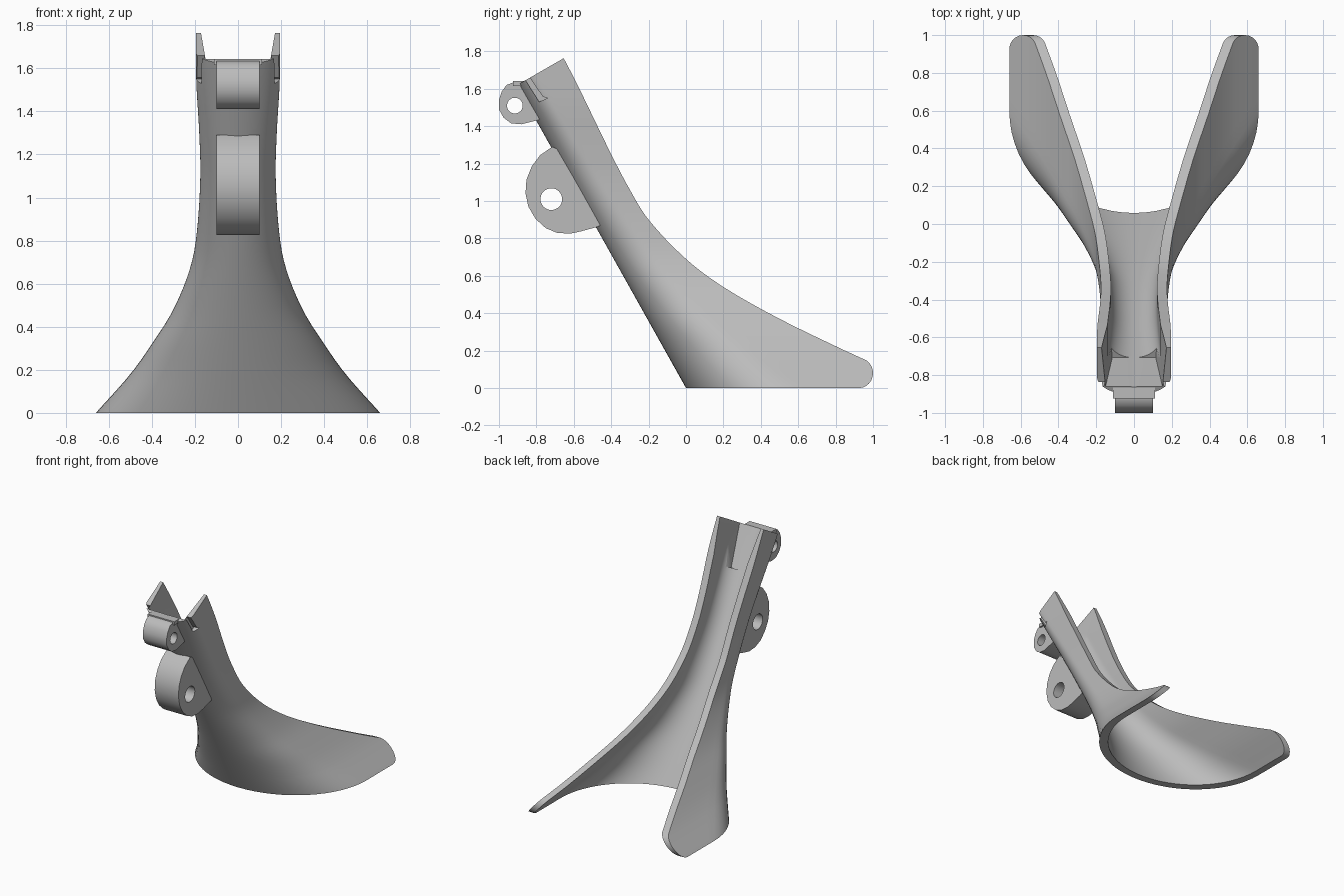
import bpy, bmesh, math
from mathutils import Vector

if "Cube" in bpy.data.objects:
    bpy.data.objects.remove(bpy.data.objects["Cube"])

grey = bpy.data.materials.new("plain_grey")
grey.use_nodes = True
grey.diffuse_color = (0.5, 0.5, 0.5, 1)
grey.node_tree.nodes["Principled BSDF"].inputs["Base Color"].default_value = (0.5, 0.5, 0.5, 1)

SLOPE = -0.56  # lean of the front spine


def finish(name, bm):
    bmesh.ops.recalc_face_normals(bm, faces=bm.faces)
    mesh = bpy.data.meshes.new(name)
    bm.to_mesh(mesh)
    bm.free()
    mesh.materials.append(grey)
    ob = bpy.data.objects.new(name, mesh)
    bpy.context.collection.objects.link(ob)
    return ob


def smooth(ob, angle=30):
    bpy.ops.object.select_all(action="DESELECT")
    ob.select_set(True)
    bpy.context.view_layer.objects.active = ob
    bpy.ops.object.shade_smooth_by_angle(angle=math.radians(angle))


def curve(points, z):
    """Smooth interpolation through (z, value) points."""
    n = len(points)
    i = 0
    while i < n - 2 and z > points[i + 1][0]:
        i += 1

    def slope(k):
        a, b = points[max(k - 1, 0)], points[min(k + 1, n - 1)]
        return (b[1] - a[1]) / (b[0] - a[0])
    (z0, v0), (z1, v1) = points[i], points[i + 1]
    h = z1 - z0
    t = (z - z0) / h
    return ((1 + 2 * t) * (1 - t) ** 2 * v0 + t * (1 - t) ** 2 * h * slope(i)
            + t * t * (3 - 2 * t) * v1 + t * t * (t - 1) * h * slope(i + 1))


def prism(name, profile, x0, x1):
    """Extrude a side (y, z) profile along x."""
    bm = bmesh.new()
    ends = [[bm.verts.new((x, y, z)) for y, z in profile] for x in (x0, x1)]
    for e in ends:
        bm.faces.new(e)
    n = len(profile)
    for i in range(n):
        j = (i + 1) % n
        bm.faces.new((ends[0][i], ends[0][j], ends[1][j], ends[1][i]))
    return finish(name, bm)


def cut(ob, cutter):
    mod = ob.modifiers.new("cut", "BOOLEAN")
    mod.operation = "DIFFERENCE"
    mod.solver = "EXACT"
    mod.object = cutter
    cutter.hide_render = True
    bpy.context.view_layer.objects.active = ob
    bpy.ops.object.modifier_apply(modifier=mod.name)
    bpy.data.objects.remove(cutter)


# Flared shell: horizontal U sections stacked along the leaning spine
half_width = [(0, 0.66), (0.18, 0.5), (0.32, 0.4), (0.48, 0.3), (0.68, 0.22), (0.85, 0.19),
              (1.1, 0.175), (1.3, 0.18), (1.55, 0.194), (1.85, 0.196)]
nose_depth = [(0, 0.6), (0.3, 0.39), (0.6, 0.25), (1, 0.17), (1.85, 0.12)]
back_edge = [(0.15, 0.96), (0.2, 0.85), (0.37, 0.5), (0.54, 0.2), (0.69, 0), (0.9, -0.2),
             (1.06, -0.3), (1.25, -0.4), (1.64, -0.59), (1.85, -0.7)]


def back(z):
    if z < 0.15:  # rounded wing end
        return 0.925 + 0.075 * math.sqrt(max(0, 1 - ((z - 0.08) / 0.08) ** 2))
    return curve(back_edge, z)


def u_section(z, inset):
    w = curve(half_width, z) - inset
    front = SLOPE * z + inset * 1.1
    d = curve(nose_depth, z) - inset * 0.4
    half = [(w * math.sin(a), front + d * (1 - math.cos(a)))
            for a in (math.pi / 2 * k / 16 for k in range(17))]
    y0, y1 = half[-1][1], back(z)
    half += [(w, y0 + (y1 - y0) * k / 6) for k in range(1, 7)]
    return [(-x, y, z) for x, y in reversed(half[1:])] + [(x, y, z) for x, y in half]


levels = [0.08 - 0.08 * math.cos(math.pi * k / 12) for k in range(11)]
levels += [0.16 + (1.85 - 0.16) * k / 40 for k in range(41)]
bm = bmesh.new()
rings = []
for z in levels:
    loop = u_section(z, 0) + u_section(z, 0.053)[::-1]
    rings.append([bm.verts.new(p) for p in loop])
count = len(rings[0])
for a, b in zip(rings, rings[1:]):
    for i in range(count):
        j = (i + 1) % count
        bm.faces.new((a[i], a[j], b[j], b[i]))
for ring in (rings[0], rings[-1]):
    for i in range(count // 2 - 1):
        bm.faces.new((ring[i], ring[i + 1], ring[count - 2 - i], ring[count - 1 - i]))
# Top trimmed square to the spine
res = bmesh.ops.bisect_plane(bm, geom=bm.verts[:] + bm.edges[:] + bm.faces[:],
                             plane_co=(0, -0.66, 1.76), plane_no=(0, -0.5, 0.866), clear_outer=True)
edges = [e for e in res["geom_cut"] if isinstance(e, bmesh.types.BMEdge)]
bmesh.ops.holes_fill(bm, edges=edges, sides=0)
shell = finish("flared_shell", bm)

# Tapered pocket inside the top of the shell
up = Vector((0, SLOPE, 1)).normalized()
inward = Vector((0, 1, -SLOPE)).normalized()
bm = bmesh.new()
corners = []
for s, w in ((1.54, 0.115), (1.98, 0.165)):
    for n, extra in ((0.052, 0), (0.4, 0.03)):
        for side in (-1, 1):
            p = up * s + inward * n
            corners.append(bm.verts.new((side * (w + extra), p.y, p.z)))
bmesh.ops.convex_hull(bm, input=corners)
cut(shell, finish("pocket_cutter", bm))

# Slits that part the two wing tips from the front plate
slit = [(-0.88, 1.68), (-0.785, 1.53), (-0.74, 1.55), (-0.765, 1.557), (-0.85, 1.68)]
for side in (-1, 1):
    cut(shell, prism("slit_cutter", slit, side * 0.155, side * 0.25))
smooth(shell)


# Pierced lugs on the front
def lug(name, profile, centre, radius):
    ob = prism(name, profile, -0.1, 0.1)
    hole = [(centre[0] + radius * math.cos(math.tau * k / 32),
             centre[1] + radius * math.sin(math.tau * k / 32)) for k in range(32)]
    cut(ob, prism("hole_cutter", hole, -0.3, 0.3))
    smooth(ob, 35)


lug("upper_lug", [(-0.88, 1.635), (-0.92, 1.635), (-0.96, 1.62), (-0.985, 1.585), (-1, 1.54),
                  (-1, 1.49), (-0.975, 1.445), (-0.935, 1.415), (-0.88, 1.41), (-0.8, 1.43),
                  (-0.765, 1.44)], (-0.915, 1.51), 0.042)
lug("lower_lug", [(-0.67, 1.27), (-0.715, 1.29), (-0.78, 1.245), (-0.825, 1.185), (-0.853, 1.115),
                  (-0.858, 1.04), (-0.843, 0.97), (-0.805, 0.905), (-0.75, 0.855), (-0.69, 0.83),
                  (-0.62, 0.825), (-0.56, 0.838), (-0.48, 0.86), (-0.44, 0.875)], (-0.72, 1.01), 0.058)

# Thin lip across the top of the front plate
prism("top_lip", [(-0.925, 1.615), (-0.925, 1.642), (-0.865, 1.642), (-0.865, 1.615)], -0.112, 0.112)
